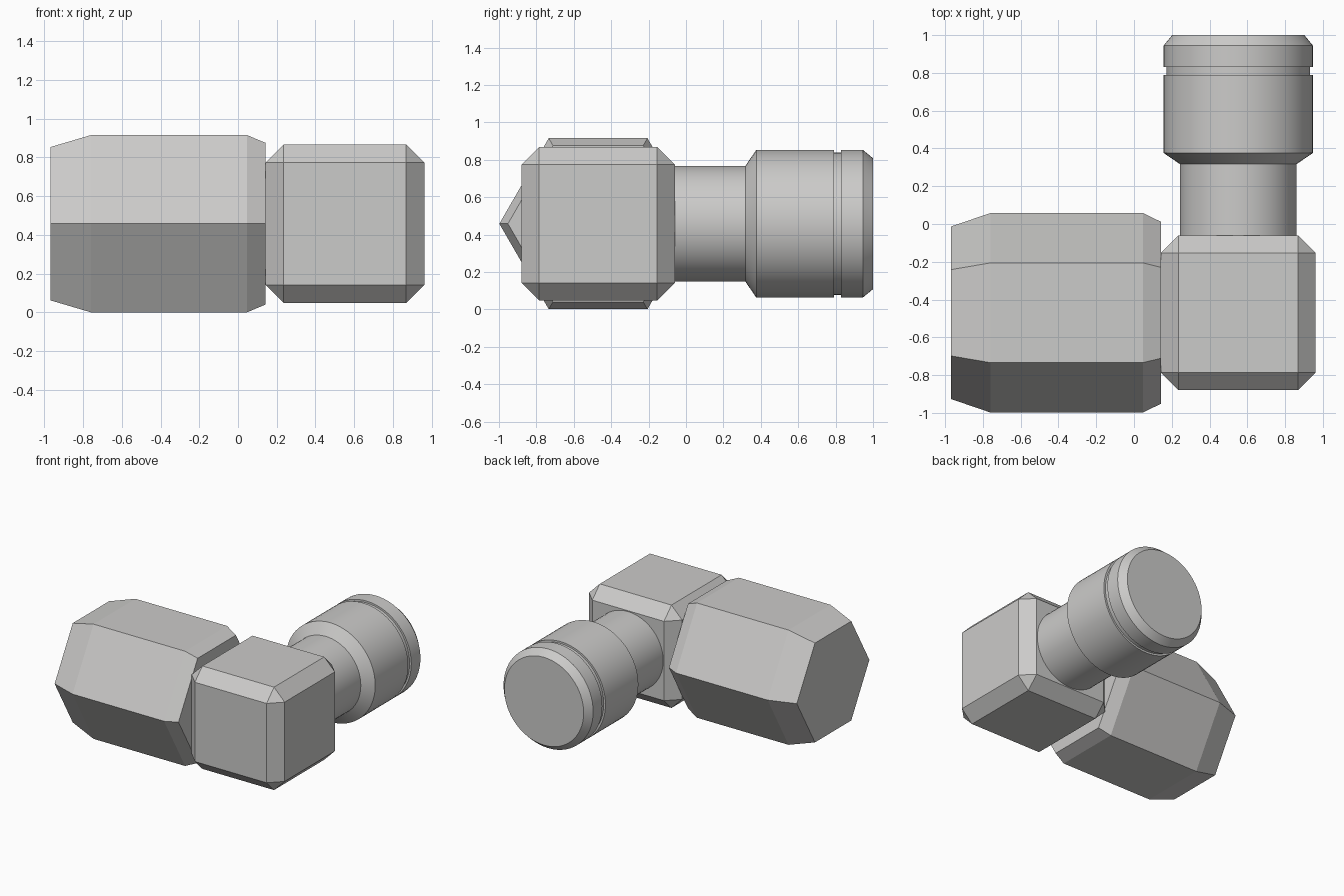
import bpy, bmesh, math
from mathutils import Matrix, Vector

if "Cube" in bpy.data.objects:
    bpy.data.objects.remove(bpy.data.objects["Cube"], do_unlink=True)

# Single metal colour
metal = bpy.data.materials.new("light_grey_metal")
metal.use_nodes = True
GREY = (0.6, 0.595, 0.585, 1)
metal.diffuse_color = GREY
metal.node_tree.nodes["Principled BSDF"].inputs["Base Color"].default_value = GREY

AXIS_Y, AXIS_Z = -0.47, 0.458   # shared centre line of the nut and block
BLOCK_X = 0.552


def finish(name, bm):
    bmesh.ops.recalc_face_normals(bm, faces=bm.faces)
    mesh = bpy.data.meshes.new(name)
    bm.to_mesh(mesh)
    bm.free()
    mesh.materials.append(metal)
    obj = bpy.data.objects.new(name, mesh)
    bpy.context.collection.objects.link(obj)
    return obj


def turned(name, profile, sides, along, origin):
    """Solid of rings (position, radius) stacked along the x or y axis."""
    bm = bmesh.new()
    rings = []
    for pos, r in profile:
        ring = []
        for i in range(sides):
            a = math.tau * i / sides
            u, v = r * math.cos(a), r * math.sin(a)
            co = Vector((pos, u, v)) if along == "x" else Vector((u, pos, v))
            ring.append(bm.verts.new(co + Vector(origin)))
        rings.append(ring)
    for a, b in zip(rings, rings[1:]):
        for i in range(sides):
            j = (i + 1) % sides
            bm.faces.new((a[i], a[j], b[j], b[i]))
    bm.faces.new(rings[0])
    bm.faces.new(rings[-1])
    return finish(name, bm)


# Hexagonal nut with tapered ends
turned("hex_nut", [(-0.968, 0.457), (-0.76, 0.528), (0.047, 0.528), (0.142, 0.482)],
       6, "x", (0, AXIS_Y, AXIS_Z))

# Chamfered elbow block
bm = bmesh.new()
bmesh.ops.create_cube(bm, size=0.82,
                      matrix=Matrix.Translation((BLOCK_X, AXIS_Y, AXIS_Z)))
bmesh.ops.bevel(bm, geom=bm.edges[:], offset=0.094, offset_type="OFFSET",
                segments=1, affect="EDGES", clamp_overlap=True)
finish("elbow_block", bm)

# Round stem: neck, flare, barrel, groove and chamfered tip
stem = turned("round_stem", [(-0.1, 0.309), (0.317, 0.309), (0.376, 0.395),
                             (0.79, 0.395), (0.79, 0.38), (0.83, 0.38),
                             (0.83, 0.395), (0.945, 0.395), (1.0, 0.35)],
              64, "y", (BLOCK_X, 0, AXIS_Z))
bpy.ops.object.select_all(action="DESELECT")
stem.select_set(True)
bpy.context.view_layer.objects.active = stem
bpy.ops.object.shade_smooth_by_angle(angle=math.radians(25))
